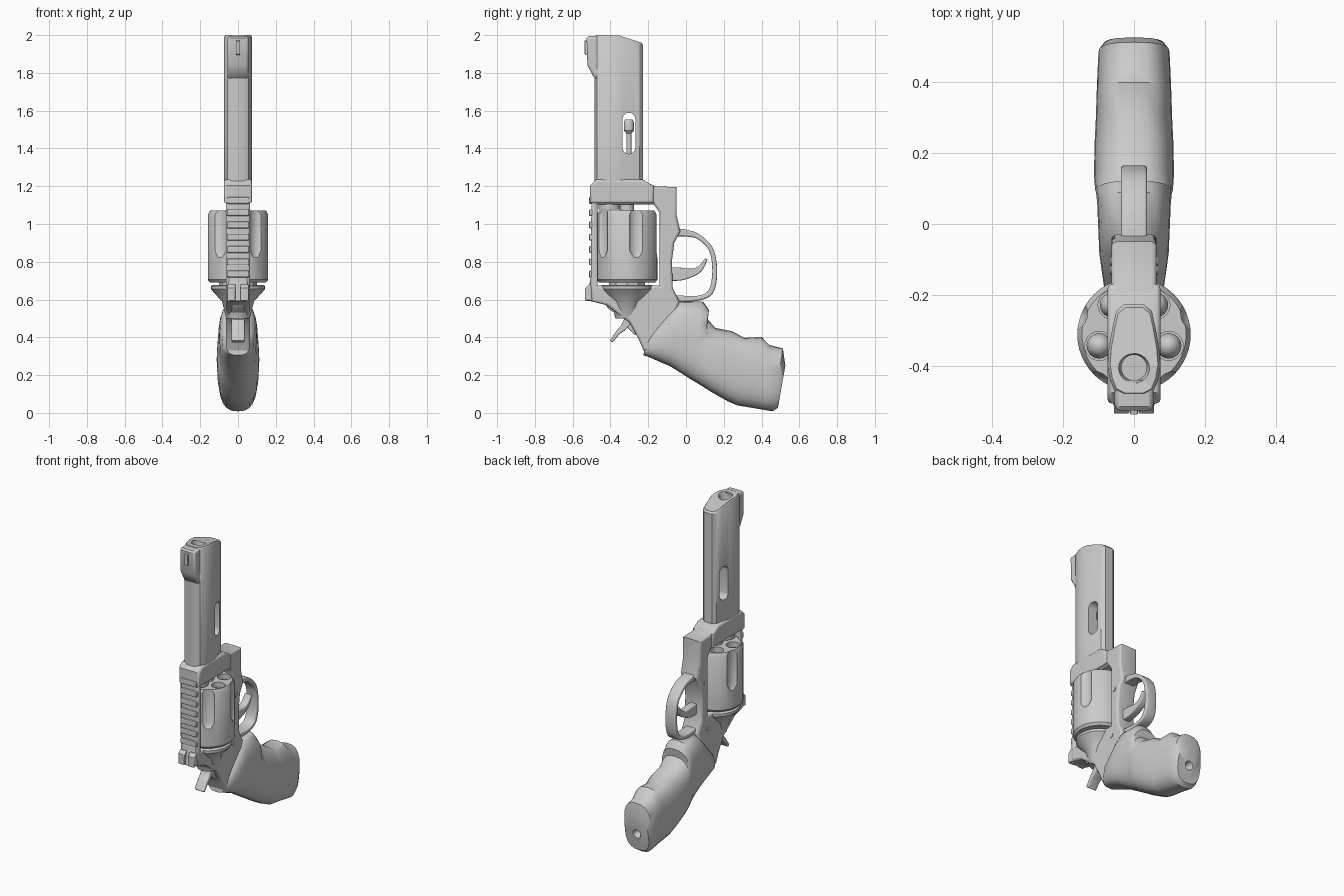
import bpy, bmesh, math
from mathutils import Vector

if "Cube" in bpy.data.objects:
    bpy.data.objects.remove(bpy.data.objects["Cube"])

CY = -0.312   # drum axis (y)
BY = -0.405   # bore axis (y)


def finish(o, name, angle=35):
    o.name = name
    bpy.ops.object.select_all(action='DESELECT')
    o.select_set(True)
    bpy.context.view_layer.objects.active = o
    bpy.ops.object.shade_smooth_by_angle(angle=math.radians(angle))
    return o


def plate(name, outline, half, bevel=0.012, holes=(), x=0):
    """Side profile in (y, z), thickened along x with rounded edges."""
    cu = bpy.data.curves.new(name, 'CURVE')
    cu.dimensions, cu.fill_mode = '2D', 'BOTH'
    cu.extrude, cu.bevel_depth, cu.bevel_resolution = half - bevel, bevel, 2
    cu.offset = -bevel
    for pts in (outline, *holes):
        s = cu.splines.new('POLY')
        s.points.add(len(pts) - 1)
        for p, (a, b) in zip(s.points, pts):
            p.co = (a, b, 0, 1)
        s.use_cyclic_u = True
    o = bpy.data.objects.new(name, cu)
    bpy.context.collection.objects.link(o)
    o.rotation_euler = (math.pi / 2, 0, math.pi / 2)
    o.location.x = x
    bpy.ops.object.select_all(action='DESELECT')
    o.select_set(True)
    bpy.context.view_layer.objects.active = o
    bpy.ops.object.convert(target='MESH')
    return finish(bpy.context.object, name)


def ribbon(path, steps=5):
    """Outline around a smooth path of (y, z, half thickness)."""
    P = [Vector(p) for p in path]
    P = [2 * P[0] - P[1]] + P + [2 * P[-1] - P[-2]]
    pts = []
    for i in range(1, len(P) - 2):
        a, b, c, d = P[i - 1:i + 3]
        for k in range(steps + (i == len(P) - 3)):
            t = k / steps
            pts.append(0.5 * (2 * b + (c - a) * t + (2 * a - 5 * b + 4 * c - d) * t * t
                              + (3 * b - a - 3 * c + d) * t ** 3))
    left, right = [], []
    for i, p in enumerate(pts):
        d = (pts[min(i + 1, len(pts) - 1)] - pts[max(i - 1, 0)]).to_2d().normalized()
        n = Vector((-d.y, d.x)) * p.z
        left.append(tuple(p.to_2d() + n))
        right.append(tuple(p.to_2d() - n))
    return left + right[::-1]


def loft(name, rings, angle=35):
    bm = bmesh.new()
    vs = [[bm.verts.new(p) for p in r] for r in rings]
    n = len(vs[0])
    for a, b in zip(vs, vs[1:]):
        for i in range(n):
            bm.faces.new((a[i], a[(i + 1) % n], b[(i + 1) % n], b[i]))
    bm.faces.new(vs[0])
    bm.faces.new(vs[-1])
    bmesh.ops.recalc_face_normals(bm, faces=bm.faces)
    me = bpy.data.meshes.new(name)
    bm.to_mesh(me)
    bm.free()
    o = bpy.data.objects.new(name, me)
    bpy.context.collection.objects.link(o)
    return finish(o, name, angle)


def lathe(name, x, y, profile, n=32):
    """Turned part on a vertical axis from (radius, z) pairs."""
    return loft(name, [[(x + r * math.cos(2 * math.pi * i / n), y + r * math.sin(2 * math.pi * i / n), z)
                        for i in range(n)] for r, z in profile])


def box(name, loc, size):
    bpy.ops.mesh.primitive_cube_add(size=1, location=loc)
    o = bpy.context.object
    o.scale = size
    bpy.ops.object.transform_apply(location=False, rotation=False)
    o.name = name
    return o


def cut(o, cutter):
    m = o.modifiers.new('cut', 'BOOLEAN')
    m.object, m.operation, m.solver = cutter, 'DIFFERENCE', 'EXACT'
    bpy.context.view_layer.objects.active = o
    bpy.ops.object.modifier_apply(modifier=m.name)
    bpy.data.objects.remove(cutter)


# Barrel with sloped muzzle, bore and side slot
half = [(.03, -.485), (.055, -.472), (.068, -.44), (.075, -.40), (.071, -.35),
        (.06, -.29), (.05, -.245), (.028, -.227)]
sec = half + [(-x, y) for x, y in reversed(half)]
muzzle = lambda y, d: 2 - d - max(0, y + .36) * .3
barrel = loft('barrel', [[(x, y, 1.22) for x, y in sec],
                         [(x, y, muzzle(y, .012)) for x, y in sec],
                         [(x * .9, -.36 + (y + .36) * .93, muzzle(y, 0)) for x, y in sec]])
cut(barrel, lathe('bore_cutter', 0, BY, [(.036, 1.7), (.036, 1.97), (.05, 2.02)], 24))
slot = [(-.302 + .034 * math.cos(a), (1.555 if i < 9 else 1.405) + .034 * math.sin(a))
        for i, a in enumerate([math.pi * k / 8 for k in range(9)] + [math.pi + math.pi * k / 8 for k in range(9)])]
cut(barrel, plate('slot_cutter', slot, .2, .001))
finish(barrel, 'barrel')
lathe('ejector_rod', 0, -.302, [(.014, 1.35), (.014, 1.48), (.026, 1.495), (.026, 1.54), (.02, 1.552)], 16)

# Front sight ramp and blade
plate('front_sight_ramp', [(-.46, 1.76), (-.487, 1.775), (-.522, 1.84), (-.526, 1.985), (-.515, 1.995), (-.44, 1.998)],
      .055, .015)
plate('front_sight_blade', [(-.51, 1.89), (-.537, 1.9), (-.537, 1.97), (-.51, 1.975)], .011, .003)

# Frame with drum window
plate('frame', [(-.5, 1.2), (-.476, 1.232), (-.23, 1.232), (-.165, 1.2), (-.05, 1.195), (-.05, 1.05),
                (-.03, .96), (-.062, .9), (-.075, .8), (-.07, .66), (-.035, .59), (-.08, .45),
                (-.2, .33), (-.225, .33), (-.25, .39), (-.3, .48), (-.42, .57), (-.5, .59), (-.505, .68)],
      .064, .014, [[(-.468, .675), (-.14, .675), (-.14, 1.06), (-.17, 1.103), (-.468, 1.103)]])
plate('frame_bridge', [(-.507, 1.11), (-.507, 1.205), (-.476, 1.236), (-.23, 1.236), (-.17, 1.2), (-.17, 1.11)],
      .075, .014)
lathe('barrel_throat', 0, BY, [(.058, 1.078), (.058, 1.13)], 24)
for i in range(7):
    r = box('strap_ridge', (0, -.5, .735 + i * .065), (.118, .028, .036))
    m = r.modifiers.new('round', 'BEVEL')
    m.width = .007
    m.segments = 2

# Rear sight, notched
plate('rear_sight_base', [(-.48, .59), (-.525, .592), (-.52, .62), (-.505, .72), (-.48, .74)], .05, .008)
for s in (-1, 1):
    plate('rear_sight_ear', [(-.49, .595), (-.535, .595), (-.535, .66), (-.515, .68), (-.49, .68)], .022, .005, x=s * .035)

# Recoil shield behind the drum
lathe('recoil_shield', 0, CY, [(.062, .5), (.085, .59), (.13, .64), (.142, .655), (.142, .672), (.13, .678)])

# Five-shot drum with chambers and flutes
drum = lathe('drum', 0, CY, [(.148, .69), (.16, .705), (.16, 1.05), (.147, 1.072)], 48)
for i in range(5):
    a = math.radians(-90 + 72 * i)
    cx, cy = .103 * math.cos(a), CY + .103 * math.sin(a)
    cut(drum, lathe('chamber_cutter', cx, cy, [(.041, .98), (.041, 1.1)], 20))
    lathe('bullet', cx, cy, [(.036, .97), (.036, 1.01), (.031, 1.035), (.02, 1.05), (.006, 1.056)], 16)
    b = a + math.radians(36)
    cut(drum, lathe('flute_cutter', .196 * math.cos(b), CY + .196 * math.sin(b),
                    [(.01, .8), (.04, .825), (.055, .86), (.055, 1.1)], 24))
finish(drum, 'drum')
lathe('drum_ratchet', 0, CY, [(.1, .665), (.1, .7)], 10)
lathe('crane_pin', 0, CY, [(.038, 1.06), (.038, 1.12)], 20)

# Trigger guard and trigger
plate('trigger_guard', ribbon([(-.06, .955, .022), (.0, .952, .018), (.07, .93, .013), (.135, .86, .012),
                               (.152, .74, .013), (.13, .64, .014), (.06, .607, .013), (-.06, .605, .018)]), .037, .008)
plate('trigger', ribbon([(-.1, .735, .035), (-.03, .735, .034), (.03, .742, .022), (.075, .765, .015), (.108, .815, .007)]),
      .024, .006)

# Hammer with curved spur
plate('hammer', [(-.43, .58), (-.41, .55), (-.33, .5), (-.32, .46), (-.27, .41), (-.2, .5), (-.3, .6)], .032, .008)
plate('hammer_spur', ribbon([(-.29, .52, .026), (-.325, .46, .018), (-.36, .425, .012), (-.395, .378, .008)]), .034, .006)

# Grip lofted between its rear and finger edges: (rear y, z, finger y, z, half width)
stations = [(-.225, .305, -.215, .385, .055), (-.19, .293, -.16, .45, .085), (-.08, .245, -.085, .545, .098),
            (-.03, .213, -.035, .592, .1), (.03, .175, .09, .59, .104), (.055, .16, .122, .545, .107),
            (.08, .145, .115, .495, .11), (.13, .113, .155, .45, .113), (.22, .062, .245, .432, .111),
            (.27, .04, .31, .397, .108), (.36, .025, .4, .402, .105), (.42, .015, .44, .36, .103),
            (.458, .008, .513, .342, .1), (.487, .028, .526, .25, .085)]
rings = []
for by, bz, ty, tz, w in stations:
    ring = []
    for k in range(24):
        a = 2 * math.pi * k / 24
        c, s = math.cos(a), math.sin(a)
        u = .5 + .5 * math.copysign(abs(s) ** .75, s)
        ring.append((w * math.copysign(abs(c) ** .75, c), by + (ty - by) * u, bz + (tz - bz) * u))
    rings.append(ring)
grip = loft('grip', rings, 40)
bpy.ops.mesh.primitive_cone_add(vertices=16, radius1=.012, radius2=.04, depth=.09, location=(0, .5, .14),
                                rotation=(-math.pi / 2 - .16, 0, 0))
cut(grip, bpy.context.object)
finish(grip, 'grip', 40)

# Side screws
for y, z in ((-.105, .905), (-.13, .6)):
    bpy.ops.mesh.primitive_cylinder_add(vertices=12, radius=.014, depth=.136, location=(0, y, z), rotation=(0, math.pi / 2, 0))
    finish(bpy.context.object, 'frame_screw')
